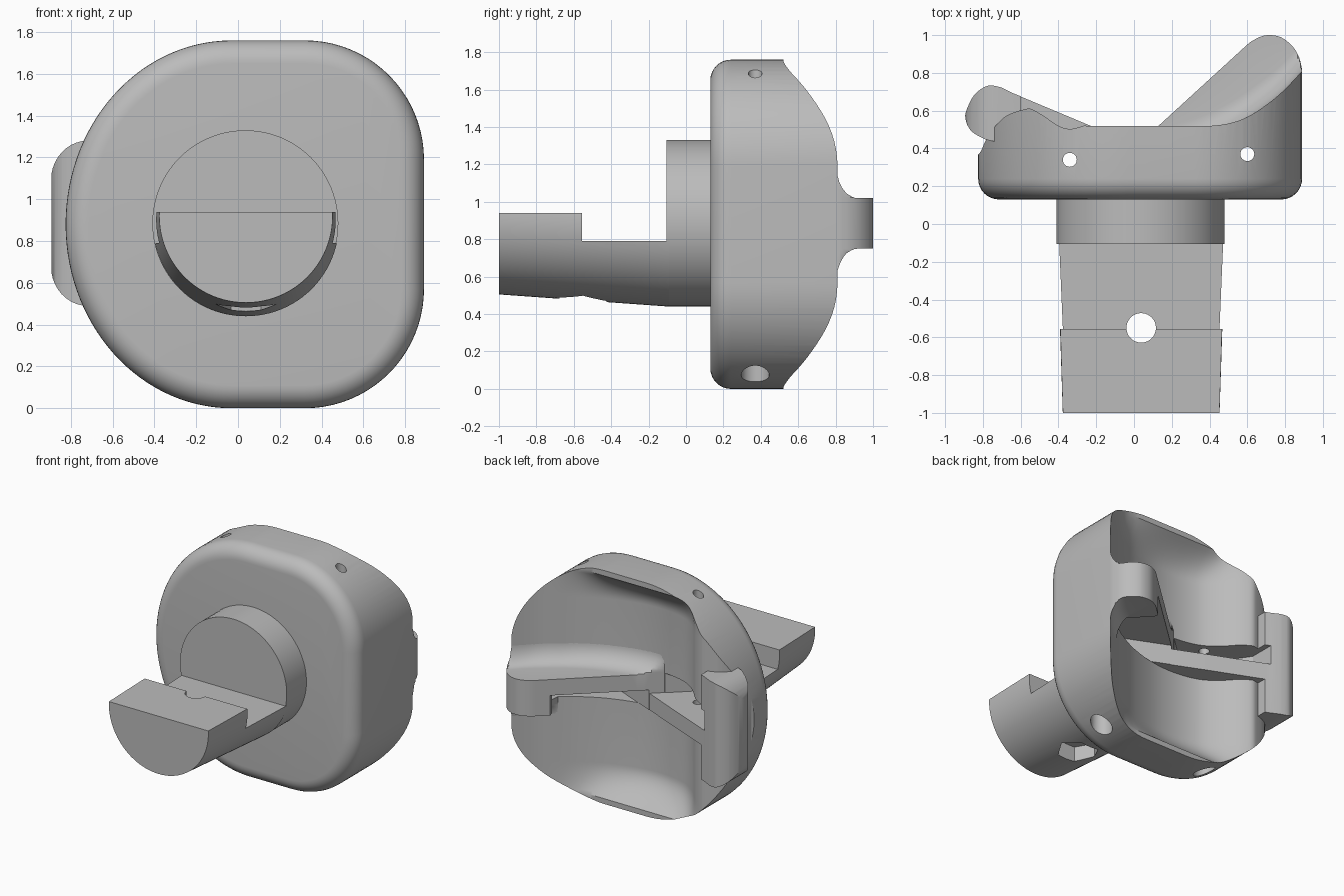
import bpy, bmesh, math
from mathutils import Vector

if "Cube" in bpy.data.objects:
    bpy.data.objects.remove(bpy.data.objects["Cube"])

grey = bpy.data.materials.new("plain grey")
grey.use_nodes = True
grey.diffuse_color = (0.5, 0.5, 0.5, 1)
grey.node_tree.nodes["Principled BSDF"].inputs["Base Color"].default_value = (0.5, 0.5, 0.5, 1)


def loft(name, rings):
    """Join equal rings of points and cap both ends."""
    bm = bmesh.new()
    loops = [[bm.verts.new(p) for p in ring] for ring in rings]
    n = len(loops[0])
    for a, b in zip(loops, loops[1:]):
        for i in range(n):
            j = (i + 1) % n
            bm.faces.new((a[i], a[j], b[j], b[i]))
    bm.faces.new(loops[0])
    bm.faces.new(loops[-1])
    bmesh.ops.recalc_face_normals(bm, faces=bm.faces)
    mesh = bpy.data.meshes.new(name)
    bm.to_mesh(mesh)
    bm.free()
    mesh.materials.append(grey)
    ob = bpy.data.objects.new(name, mesh)
    bpy.context.collection.objects.link(ob)
    return ob


def prism(name, pts, lo, hi, axis='z'):
    place = (lambda p, h: (p[0], p[1], h)) if axis == 'z' else (lambda p, h: (p[0], h, p[1]))
    return loft(name, [[place(p, h) for p in pts] for h in (lo, hi)])


def arc(cx, cy, rx, ry, start, end, n):
    steps = [math.radians(start + (end - start) * i / n) for i in range(n + 1)]
    return [(cx + rx * math.cos(t), cy + ry * math.sin(t)) for t in steps]


def circle(cx, cy, r, n=48):
    return arc(cx, cy, r, r, 0, 360 - 360 / n, n - 1)


def box(x0, x1, y0, y1):
    return [(x0, y0), (x1, y0), (x1, y1), (x0, y1)]


def combine(ob, tools, operation='DIFFERENCE'):
    for tool in tools:
        mod = ob.modifiers.new("cut", 'BOOLEAN')
        mod.operation, mod.object, mod.solver = operation, tool, 'EXACT'
    bpy.context.view_layer.update()
    graph = bpy.context.evaluated_depsgraph_get()
    mesh = bpy.data.meshes.new_from_object(ob.evaluated_get(graph))
    ob.modifiers.clear()
    ob.data = mesh


def interp(pts, x):
    for (x0, y0), (x1, y1) in zip(pts, pts[1:]):
        if x <= x1:
            return y0 + (y1 - y0) * max(0, x - x0) / (x1 - x0)
    return pts[-1][1]


def smooth_curve(pts, n=6):
    """Catmull-Rom curve through the points."""
    v = [Vector(p) for p in [pts[0]] + pts + [pts[-1]]]
    out = []
    for a, b, c, d in zip(v, v[1:], v[2:], v[3:]):
        for i in range(n):
            t = i / n
            out.append(tuple(0.5 * (2 * b + (c - a) * t + (2 * a - 5 * b + 4 * c - d) * t * t
                                    + (3 * b - a - 3 * c + d) * t ** 3)))
    return out + [tuple(pts[-1])]


MID = 0.885           # height of the main axis
LOW, HIGH = 0.75, 1.02   # slot floor and ceiling
BLADE_TOP, BLADE_BOTTOM = 0.875, 0.9   # top of the short blade, underside of the long one

# Seen from above: outer wing, rim crest, hollow valley between the wings, long arm's edge
wing = smooth_curve([(-0.82, 0.36), (-0.77, 0.47), (-0.68, 0.57), (-0.56, 0.613)])
rim = wing + smooth_curve([(-0.54, 0.611), (-0.44, 0.575), (-0.35, 0.53), (-0.25, 0.52)]) + smooth_curve(
    [(0.42, 0.52), (0.53, 0.54), (0.66, 0.605), (0.78, 0.695), (0.89, 0.81)])
valley = wing + smooth_curve([(-0.54, 0.609), (-0.47, 0.56), (-0.37, 0.455), (-0.25, 0.38), (-0.08, 0.345),
                              (0.12, 0.355), (0.35, 0.42), (0.53, 0.51), (0.66, 0.6), (0.78, 0.695), (0.89, 0.81)])
arm_edge = [(-0.1, 0.31), (0.13, 0.52), (0.6, 0.95)] + smooth_curve(
    [(0.62, 0.966), (0.67, 0.992), (0.72, 1.0), (0.78, 0.988), (0.84, 0.94), (0.875, 0.88), (0.889, 0.82)], 3)

# Tools: slots left open by the two crossing blades, and the pin holes
upper_slot = prism("upper_slot_cutter", [(-0.24, 0.187), (0.13, 0.524), (0.6, 0.954), (0.6, 1.3),
                                         (-0.64, 1.3), (-0.64, 0.5), (-0.46, 0.24)], BLADE_TOP, HIGH + 0.001)
lower_slot = prism("lower_slot_cutter", [(-0.65, 0.701), (-0.23, 0.524), (0.4, 0.252), (0.68, 0.45),
                                         (0.71, 0.66), (0.53, 0.84), (0.4, 1.3), (-0.65, 1.3)],
                   LOW - 0.001, BLADE_BOTTOM)
pin_holes = []
for px, py in [(-0.34, 0.34), (0.6, 0.37)]:
    pin_holes.append(prism("pin_hole_cutter", circle(px, py, 0.037, 24), -0.2, 2))
    pin_holes.append(prism("pin_head_cutter", circle(px, py, 0.075, 32), -0.2, 0.24))


# Body: outline with a rounded front rim, trimmed by the hollow back surface
def body_ring(y, inset):
    r = 0.57 - inset
    pts = (arc(0.32, 1.19, r, r, 0, 90, 20)
           + arc(-0.03, 0.88, 0.795 - inset, 0.88 - inset, 90, 270, 60)
           + arc(0.32, 0.57, r, r, 270, 360, 20))
    return [(x, y, z) for x, z in pts]


RIM = 0.11
turns = [math.pi / 2 * i / 8 for i in range(9)]
body = loft("body", [body_ring(0.13 + RIM * (1 - math.sin(t)), RIM * (1 - math.cos(t)))
                     for t in reversed(turns)] + [body_ring(1.2, 0)])

trim_cols = [-0.85 + 1.76 * i / 88 for i in range(89)]


def trim_ring(z):
    lift = min(1, max(0, (abs(z - 0.88) - 0.62) / 0.22)) ** 2
    ring = []
    for x in trim_cols:
        low, crest = interp(valley, x), interp(rim, x)
        ring.append((x, low + (crest - low) * lift, z))
    return ring + [(trim_cols[-1], -0.2, z), (trim_cols[0], -0.2, z)]


slopes = [0.62 + 0.022 * i for i in range(11)]
back_trim = loft("back_trim", [trim_ring(0.88 + d) for d in
                               [-1.2] + [-s for s in reversed(slopes)] + slopes + [1.2]])
combine(body, [back_trim], 'INTERSECT')
combine(body, [upper_slot, lower_slot] + pin_holes)

# Long arm, blended into the wing by a concave fillet above and below
R = 0.15
cols = [-0.1 + 0.7 * i / 20 for i in range(20)] + [p[0] for p in arm_edge[2:]]


def arm_ring(z, gap, full=False, inner=True):
    rise = R - math.sqrt(max(0, R * R - (R - gap) ** 2))
    ring = []
    for x in cols:
        top, base = interp(arm_edge, x), interp(valley, x) - 0.002
        y = top if full else min(top, base + rise * (1 if inner or x > 0.66 else 0))
        ring.append((x, y, z))
    return ring + [(cols[-1], 0.28, z), (cols[0], 0.28, z)]


gaps = [R * (1 - math.cos(t)) for t in turns]
rings = [arm_ring(LOW - g, g, inner=False) for g in reversed(gaps)]
rings += [arm_ring(LOW, 0, True), arm_ring(HIGH, 0, True)]
rings += [arm_ring(HIGH + g, g) for g in gaps]
long_arm = loft("long_arm", rings)
combine(long_arm, [upper_slot, lower_slot] + pin_holes)

# Short arm: thin blade plus a tall rounded pad
blade = prism("short_blade", [(0.17, 0.347), (-0.23, 0.52), (-0.66, 0.7), (-0.7, 0.5), (-0.4, 0.28), (0.17, 0.28)],
              LOW, BLADE_TOP)
combine(blade, pin_holes)
pad_shape = [(-0.6, 0.676), (-0.64, 0.692)] + smooth_curve(
    [(-0.7, 0.722), (-0.77, 0.733), (-0.84, 0.69), (-0.88, 0.62), (-0.893, 0.56), (-0.86, 0.49), (-0.78, 0.445)], 4)
pad = prism("short_arm_pad", pad_shape + [(-0.7, 0.43), (-0.6, 0.45)], 0.4, 1.4)
pad_outline = ([(-0.5, 1.28)] + arc(-0.72, 1.09, 0.175, 0.19, 90, 180, 10)
               + arc(-0.72, 0.68, 0.175, 0.19, 180, 270, 10) + [(-0.5, 0.49)])
pad_trim = prism("pad_trim", pad_outline, 0, 1, 'y')
combine(pad, [pad_trim], 'INTERSECT')
combine(pad, [upper_slot, lower_slot])

# Collar and tapered half-round stem
collar = prism("collar", circle(0.035, MID, 0.445, 96), -0.105, 0.15, 'y')
stem = loft("stem", [[(x, y, z) for x, z in circle(0.038, cz, r, 96)]
                     for y, cz, r in ((-1, 0.92, 0.415), (-0.09, MID, 0.445))])
stem_tools = [
    prism("stem_top_cutter", box(-1, 1, -1.2, 0.1), 0.94, 2),
    prism("stem_step_cutter", box(-1, 1, -0.555, 0.1), 0.79, 2.1),
    prism("bolt_hole_cutter", circle(0.038, -0.55, 0.078), 0.2, 1.3),
    prism("nut_recess_cutter", circle(0.038, -0.55, 0.145, 6), 0.2, 0.6),
]
combine(stem, stem_tools)

# Remove the tools and shade the parts
for tool in [upper_slot, lower_slot, back_trim, pad_trim] + pin_holes + stem_tools:
    bpy.data.objects.remove(tool)
bpy.ops.object.select_all(action='DESELECT')
for part in (body, long_arm, blade, pad, collar, stem):
    part.select_set(True)
    bpy.context.view_layer.objects.active = part
bpy.ops.object.shade_smooth_by_angle(angle=math.radians(30))
